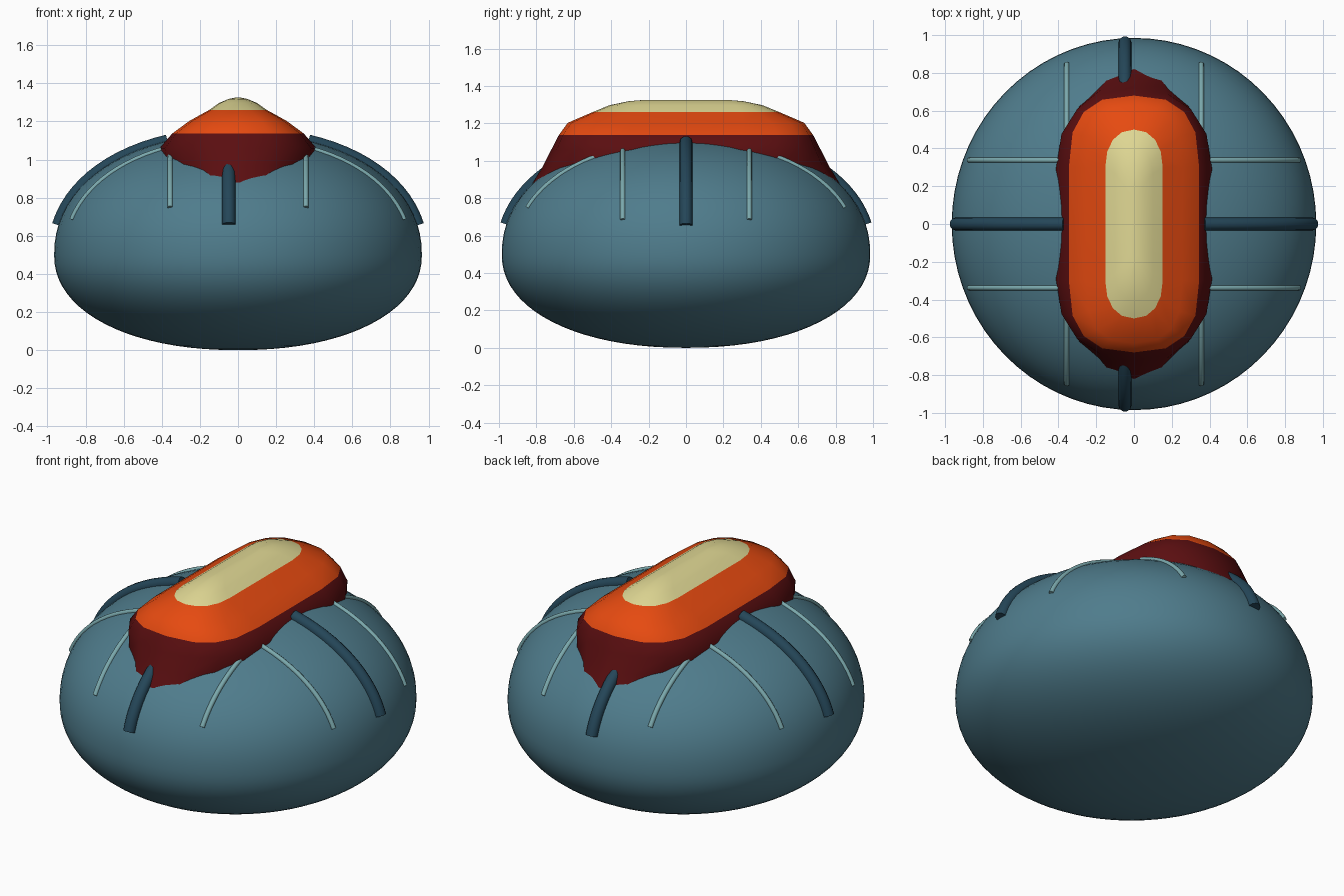
import bpy, bmesh, math

if "Cube" in bpy.data.objects:
    bpy.data.objects.remove(bpy.data.objects["Cube"])

RX, RY, ZC, UP, DOWN, P = 0.965, 0.985, 0.5, 0.637, 0.5, 2.15


def material(name, r, g, b):
    lin = [(c / 255 / 12.92) if c < 11 else ((c / 255 + 0.055) / 1.055) ** 2.4 for c in (r, g, b)]
    m = bpy.data.materials.new(name)
    m.diffuse_color = (*lin, 1)
    m.use_nodes = True
    m.node_tree.nodes["Principled BSDF"].inputs["Base Color"].default_value = m.diffuse_color
    return m


BODY = material("slate teal", 79, 124, 140)
BAR = material("dark blue", 36, 70, 88)
RIB = material("pale teal", 122, 168, 172)
MAROON = material("maroon", 90, 14, 16)
ORANGE = material("orange", 230, 74, 16)
CREAM = material("cream", 224, 216, 148)


def finish(bm, name, mats, angle):
    bmesh.ops.recalc_face_normals(bm, faces=bm.faces)
    me = bpy.data.meshes.new(name)
    bm.to_mesh(me)
    bm.free()
    for m in mats:
        me.materials.append(m)
    ob = bpy.data.objects.new(name, me)
    bpy.context.collection.objects.link(ob)
    smooth(ob, angle)
    return ob


def smooth(ob, angle):
    bpy.ops.object.select_all(action='DESELECT')
    ob.select_set(True)
    bpy.context.view_layer.objects.active = ob
    bpy.ops.object.shade_smooth_by_angle(angle=math.radians(angle))


def surface_z(x, y):
    """Height of the upper body surface."""
    r = math.hypot(x / RX, y / RY)
    return ZC + UP * max(0, 1 - r ** P) ** (1 / P)


# Rounded body: a sphere reshaped to a slightly boxy profile
bm = bmesh.new()
bmesh.ops.create_uvsphere(bm, u_segments=72, v_segments=40, radius=1)
for v in bm.verts:
    r = math.hypot(v.co.x, v.co.y)
    k = r ** (2 / P - 1) if r > 1e-5 else 0
    h = abs(v.co.z) ** (2 / P)
    v.co = (v.co.x * k * RX, v.co.y * k * RY,
            ZC + (h * UP if v.co.z > 0 else -h * DOWN))
finish(bm, "body", [BODY], 60)


def tube(name, axis, side, offset, inner, outer, radius, mat):
    """Round strip that follows the body outward along one axis."""
    n = 16
    a0 = math.asin(inner / outer)
    cu = bpy.data.curves.new(name, 'CURVE')
    cu.dimensions = '3D'
    cu.bevel_depth = radius
    cu.bevel_resolution = 3
    cu.use_fill_caps = True
    sp = cu.splines.new('POLY')
    sp.points.add(n - 1)
    for i, p in enumerate(sp.points):
        t = side * outer * math.sin(a0 + (math.pi / 2 - a0) * i / (n - 1))
        x, y = (t, offset) if axis == 'x' else (offset, t)
        p.co = (x, y, surface_z(x, y), 1)
    cu.materials.append(mat)
    ob = bpy.data.objects.new(name, cu)
    bpy.context.collection.objects.link(ob)
    bpy.ops.object.select_all(action='DESELECT')
    ob.select_set(True)
    bpy.context.view_layer.objects.active = ob
    bpy.ops.object.convert(target='MESH')
    smooth(bpy.context.object, 50)


# Four thick bars and eight thin ribs
for s in (-1, 1):
    tube("side_bar", 'x', s, 0, 0.37, 0.943, 0.035, BAR)
    tube("end_bar", 'y', s, -0.048, 0.6, 0.96, 0.035, BAR)
    for o in (-1, 1):
        tube("side_rib", 'x', s, o * 0.338, 0.36, 0.872, 0.014, RIB)
        tube("end_rib", 'y', s, o * 0.356, 0.48, 0.847, 0.014, RIB)

# Long cap: stacked stadium rings (half width, half length, height, roundness)
RINGS = [(0.37, 0.82, 0.88, 1.0), (0.40, 0.765, 0.97, 1.0), (0.412, 0.72, 1.06, 0.9),
         (0.345, 0.68, 1.137, 0.75), (0.255, 0.632, 1.203, 0.75),
         (0.152, 0.50, 1.26, 0.9), (0.10, 0.41, 1.297, 1.0),
         (0.05, 0.31, 1.318, 1.0), (0.012, 0.22, 1.326, 1.0)]


def ring(bm, a, b, z, p):
    s = min(0.3, b * 0.65)
    quarter = []
    for i in range(5):
        t = i * math.pi / 8
        quarter.append((a * max(0, math.cos(t)) ** p, s + (b - s) * math.sin(t) ** p))
    quarter[-1] = (0, b)
    pts = quarter + [(-x, y) for x, y in quarter[-2::-1]]
    pts += [(-x, -y) for x, y in pts]
    return [bm.verts.new((x, y, z)) for x, y in pts]


bm = bmesh.new()
loops = [ring(bm, *r) for r in RINGS]
for lo, hi in zip(loops, loops[1:]):
    for i in range(len(lo)):
        j = (i + 1) % len(lo)
        bm.faces.new((lo[i], lo[j], hi[j], hi[i]))
bm.faces.new(loops[0][::-1])
bm.faces.new(loops[-1])
# Colour bands by height
for f in bm.faces:
    z = f.calc_center_median().z
    f.material_index = 0 if z < 1.137 else 1 if z < 1.26 else 2
finish(bm, "cap", [MAROON, ORANGE, CREAM], 50)
